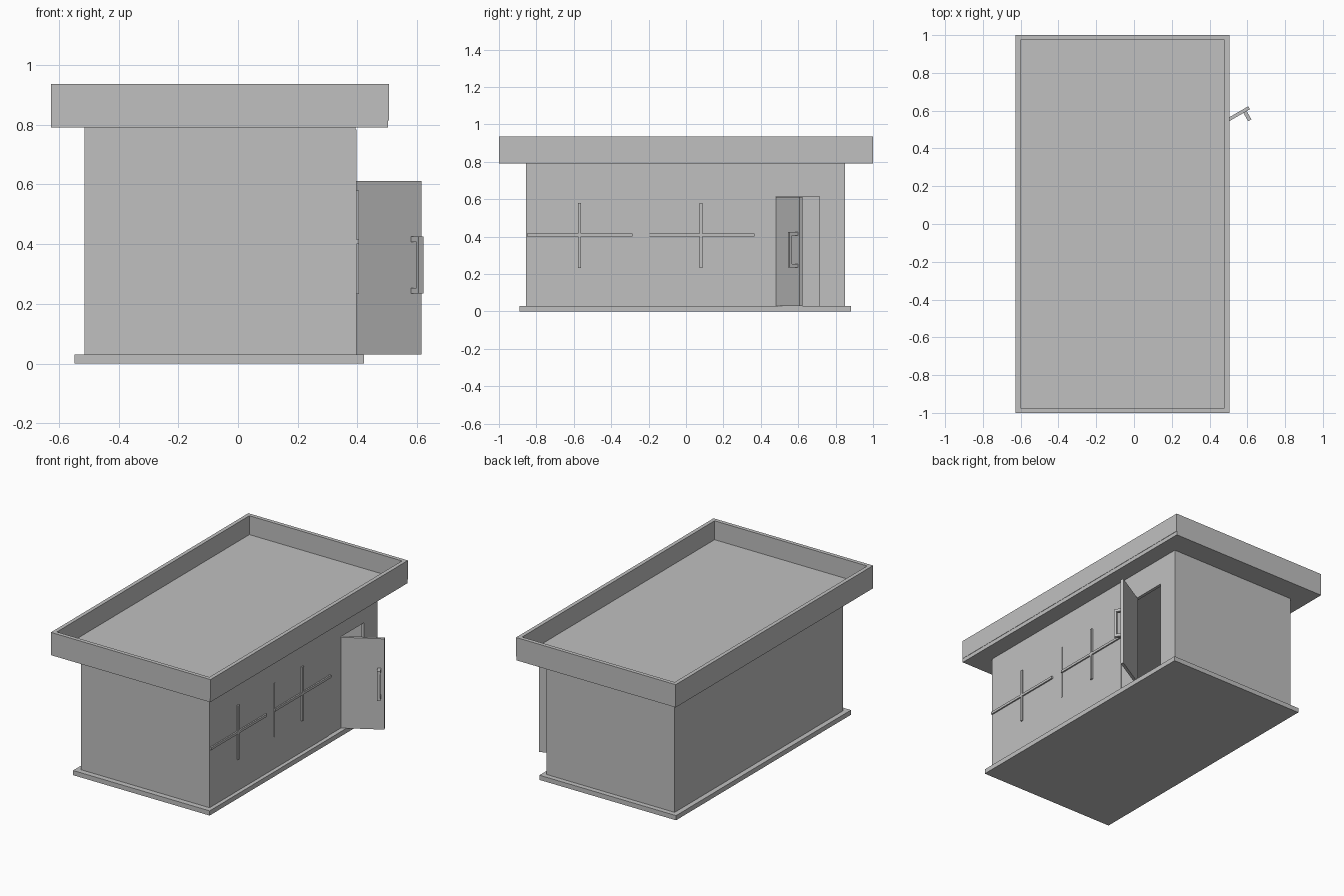
import bpy, bmesh, math
from mathutils import Matrix

cube = bpy.data.objects.get("Cube")
if cube:
    bpy.data.objects.remove(cube, do_unlink=True)

grey = bpy.data.materials.new("plain grey")
grey.use_nodes = True
colour = (0.53, 0.53, 0.53, 1)
grey.diffuse_color = colour
grey.node_tree.nodes["Principled BSDF"].inputs["Base Color"].default_value = colour


def finish(name, bm, matrix=None):
    bmesh.ops.recalc_face_normals(bm, faces=bm.faces)
    mesh = bpy.data.meshes.new(name)
    bm.to_mesh(mesh)
    bm.free()
    mesh.materials.append(grey)
    ob = bpy.data.objects.new(name, mesh)
    bpy.context.collection.objects.link(ob)
    if matrix:
        ob.matrix_world = matrix
    return ob


def box(name, x, y, z, matrix=None):
    """Box from three (low, high) ranges."""
    bm = bmesh.new()
    bmesh.ops.create_cube(bm, size=1)
    for v in bm.verts:
        v.co = [r[0] + (c + 0.5) * (r[1] - r[0]) for c, r in zip(v.co, (x, y, z))]
    return finish(name, bm, matrix)


def prism(name, outline, offset):
    """Closed outline of 3D points pushed along an offset."""
    bm = bmesh.new()
    face = bm.faces.new([bm.verts.new(p) for p in outline])
    out = bmesh.ops.extrude_face_region(bm, geom=[face])
    bmesh.ops.translate(bm, vec=offset,
                        verts=[g for g in out["geom"] if isinstance(g, bmesh.types.BMVert)])
    return finish(name, bm)


def ring(name, x, y, z, t):
    """Rectangular frame of wall thickness t, open above and below."""
    bm = bmesh.new()
    loops = []
    for inset in (0, t):
        for h in z:
            loops.append([bm.verts.new((px, py, h)) for px, py in (
                (x[0] + inset, y[0] + inset), (x[1] - inset, y[0] + inset),
                (x[1] - inset, y[1] - inset), (x[0] + inset, y[1] - inset))])
    ob, ot, ib, it = loops
    for a, b in ((ob, ot), (ot, it), (it, ib), (ib, ob)):
        for i in range(4):
            j = (i + 1) % 4
            bm.faces.new((a[i], a[j], b[j], b[i]))
    return finish(name, bm)


# Main dimensions
left, right, front, back = -0.515, 0.393, -0.855, 0.85
floor, top, wall = 0.03, 0.79, 0.02
door_near, door_far, door_top = 0.48, 0.715, 0.615

# Base slab
box("base_slab", (-0.547, 0.422), (-0.89, 0.882), (0, floor))

# Three plain walls in one U shape
inner = right - wall
prism("plain_walls", [
    (inner, front, floor), (left, front, floor), (left, back, floor), (inner, back, floor),
    (inner, back - wall, floor), (left + wall, back - wall, floor),
    (left + wall, front + wall, floor), (inner, front + wall, floor)], (0, 0, top - floor))

# Wall with the doorway notch
prism("door_wall", [(inner, y, z) for y, z in (
    (front, floor), (door_near, floor), (door_near, door_top), (door_far, door_top),
    (door_far, floor), (back, floor), (back, top), (front, top))], (wall, 0, 0))

# Slightly raised panel carrying the window bars
box("window_panel", (right - 0.005, right + 0.004), (front, 0.35), (floor, 0.784))

# Crossed window bars
bar_x = (right, 0.406)
for name, start in (("front", -0.85), ("rear", -0.2)):
    mid = start + 0.28
    box(name + "_window_crossbar", bar_x, (start, start + 0.565), (0.4, 0.416))
    box(name + "_window_upright", bar_x, (mid - 0.008, mid + 0.008), (0.233, 0.58))
box("window_edge_strip", (right, 0.4), (-0.202, -0.196), (0.233, 0.58))

# Roof slab and parapet
box("roof_slab", (-0.627, 0.503), (-1, 1), (top, 0.815))
ring("roof_parapet", (-0.627, 0.505), (-1, 1), (0.815, 0.936), 0.025)

# Open door, swung about its hinge, with a pull handle
hinge = Matrix.Translation((right, door_near, 0)) @ Matrix.Rotation(math.radians(30), 4, "Z")
box("door", (0, 0.255), (0, 0.018), (floor, 0.612), hinge)
for name, z in (("lower", 0.235), ("upper", 0.407)):
    box(name + "_handle_post", (0.215, 0.235), (-0.05, 0), (z, z + 0.018), hinge)
box("handle_bar", (0.216, 0.234), (-0.05, -0.036), (0.253, 0.407), hinge)
